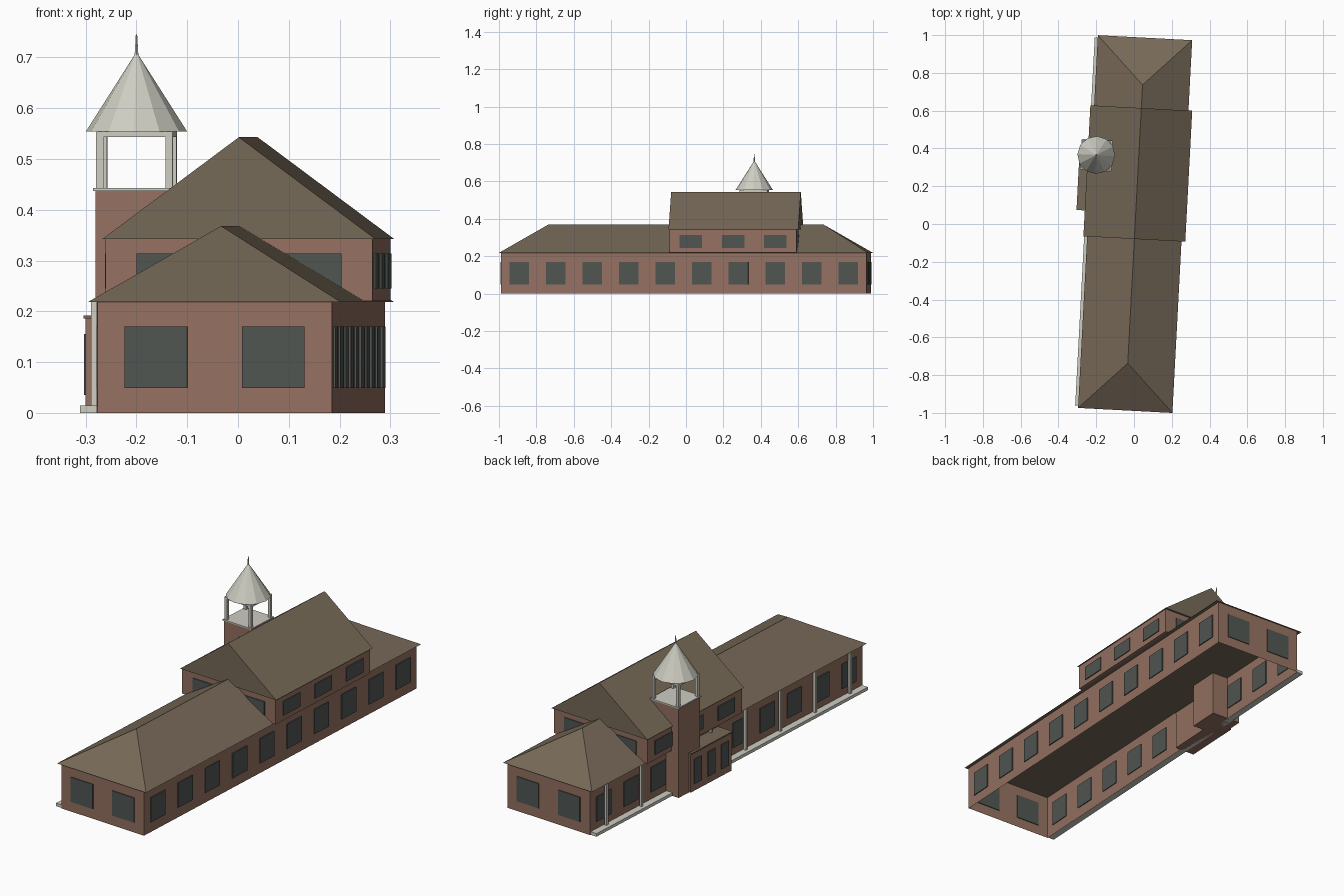
import bpy, bmesh, math
from mathutils import Matrix

if "Cube" in bpy.data.objects:
    bpy.data.objects.remove(bpy.data.objects["Cube"])

TURN = -math.radians(3.04)   # whole building is turned slightly on the plot
CX = 0.006                   # centre line of the building


def material(name, rgb):
    m = bpy.data.materials.new(name)
    m.diffuse_color = (*rgb, 1)
    m.use_nodes = True
    m.node_tree.nodes["Principled BSDF"].inputs["Base Color"].default_value = m.diffuse_color
    return m


BRICK = material("brick", (0.30, 0.165, 0.12))
ROOF = material("roof_brown", (0.18, 0.14, 0.095))
GLASS = material("dark_glass", (0.08, 0.092, 0.085))
TRIM = material("pale_trim", (0.62, 0.61, 0.54))


def finish(bm, name, mat):
    bmesh.ops.recalc_face_normals(bm, faces=bm.faces)
    me = bpy.data.meshes.new(name)
    bm.to_mesh(me)
    bm.free()
    me.materials.append(mat)
    ob = bpy.data.objects.new(name, me)
    ob.rotation_euler.z = TURN
    bpy.context.collection.objects.link(ob)
    return ob


def add_box(bm, x0, x1, y0, y1, z0, z1):
    m = Matrix.Translation(((x0 + x1) / 2, (y0 + y1) / 2, (z0 + z1) / 2)) \
        @ Matrix.Diagonal((x1 - x0, y1 - y0, z1 - z0, 1))
    return bmesh.ops.create_cube(bm, size=1, matrix=m)["verts"]


def boxes(name, mat, dims):
    bm = bmesh.new()
    for d in dims:
        add_box(bm, *d)
    return finish(bm, name, mat)


def ridge_roof(name, half, y0, y1, z0, z1, hip):
    """Closed roof: a box whose top collapses to a ridge, hipped by `hip`."""
    bm = bmesh.new()
    for v in add_box(bm, CX - half, CX + half, y0, y1, z0, z1):
        if v.co.z > (z0 + z1) / 2:
            v.co.x = CX
            v.co.y += hip if v.co.y < (y0 + y1) / 2 else -hip
    bmesh.ops.remove_doubles(bm, verts=bm.verts, dist=1e-5)
    return finish(bm, name, ROOF)


def windows(name, half, y0, y1, z0, z1, n_side, n_end):
    """Thin panes evenly spaced on all four walls of a block."""
    t, dims = 0.004, []
    step = (y1 - y0) / n_side
    for x in (CX - half, CX + half):
        for i in range(n_side):
            c = y0 + step * (i + 0.5)
            dims.append((x - t, x + t, c - step * .267, c + step * .267, z0, z1))
    step = 2 * half / n_end
    for y in (y0, y1):
        for i in range(n_end):
            c = CX - half + step * (i + 0.5)
            dims.append((c - step * .267, c + step * .267, y - t, y + t, z0, z1))
    boxes(name, GLASS, dims)


# Long main hall, open underneath
bm = bmesh.new()
add_box(bm, CX - .2315, CX + .2315, -.979, .979, 0, .219)
bmesh.ops.delete(bm, geom=[f for f in bm.faces if abs(f.normal.z) > .5],
                 context='FACES')
finish(bm, "main_walls", BRICK)
windows("main_windows", .2315, -.979, .979, .049, .170, 10, 2)
ridge_roof("main_hip_roof", .25, -.988, .988, .218, .368, .25)

# Raised upper storey with gable roof
boxes("upper_walls", BRICK, [(CX - .263, CX + .263, -.073, .606, .22, .343)])
windows("upper_windows", .263, -.073, .606, .245, .314, 3, 2)
ridge_roof("upper_gable_roof", .27, -.079, .615, .342, .543, 0)

# Porch slab and posts along the left side
boxes("porch_slab", TRIM, [(-.26, -.2265, -.975, .975, 0, .015)])
boxes("porch_posts", TRIM, [(-.243, -.231, y - .006, y + .006, .015, .219)
                            for y in [-.875 + .25 * i for i in range(8)]])

# Flat-roofed entrance annex
boxes("annex_walls", BRICK, [(-.304, -.20, .062, .355, 0, .186)])
boxes("annex_roof", ROOF, [(-.308, -.20, .058, .359, .186, .192)])
boxes("annex_windows", GLASS,
      [(-.308, -.300, .062 + .0977 * (i + .5) - .026, .062 + .0977 * (i + .5) + .026,
        .035, .155) for i in range(3)])

# Bell tower
TX, TY, H = -.219, .354, .077
boxes("tower_shaft", BRICK, [(TX - H, TX + H, TY - H, TY + H, 0, .438)])
boxes("tower_platform", TRIM,
      [(TX - .081, TX + .081, TY - .081, TY + .081, .437, .443)])
P = H - .0085
boxes("belfry_posts", TRIM,
      [(TX + sx * P - .007, TX + sx * P + .007, TY + sy * P - .007, TY + sy * P + .007,
        .443, .544) for sx in (-1, 1) for sy in (-1, 1)])
boxes("belfry_plate", TRIM, [(TX - .0755, TX + .0755, TY - .0755, TY + .0755, .543, .554)])


def cone(name, r1, r2, z0, z1, sides):
    bm = bmesh.new()
    bmesh.ops.create_cone(bm, cap_ends=True, segments=sides, radius1=r1, radius2=r2,
                          depth=z1 - z0,
                          matrix=Matrix.Translation((TX, TY, (z0 + z1) / 2)))
    bmesh.ops.remove_doubles(bm, verts=bm.verts, dist=1e-6)
    finish(bm, name, TRIM)


cone("belfry_cone_roof", .1, 0, .554, .711, 12)
cone("spire", .0045, .0015, .700, .745, 6)
